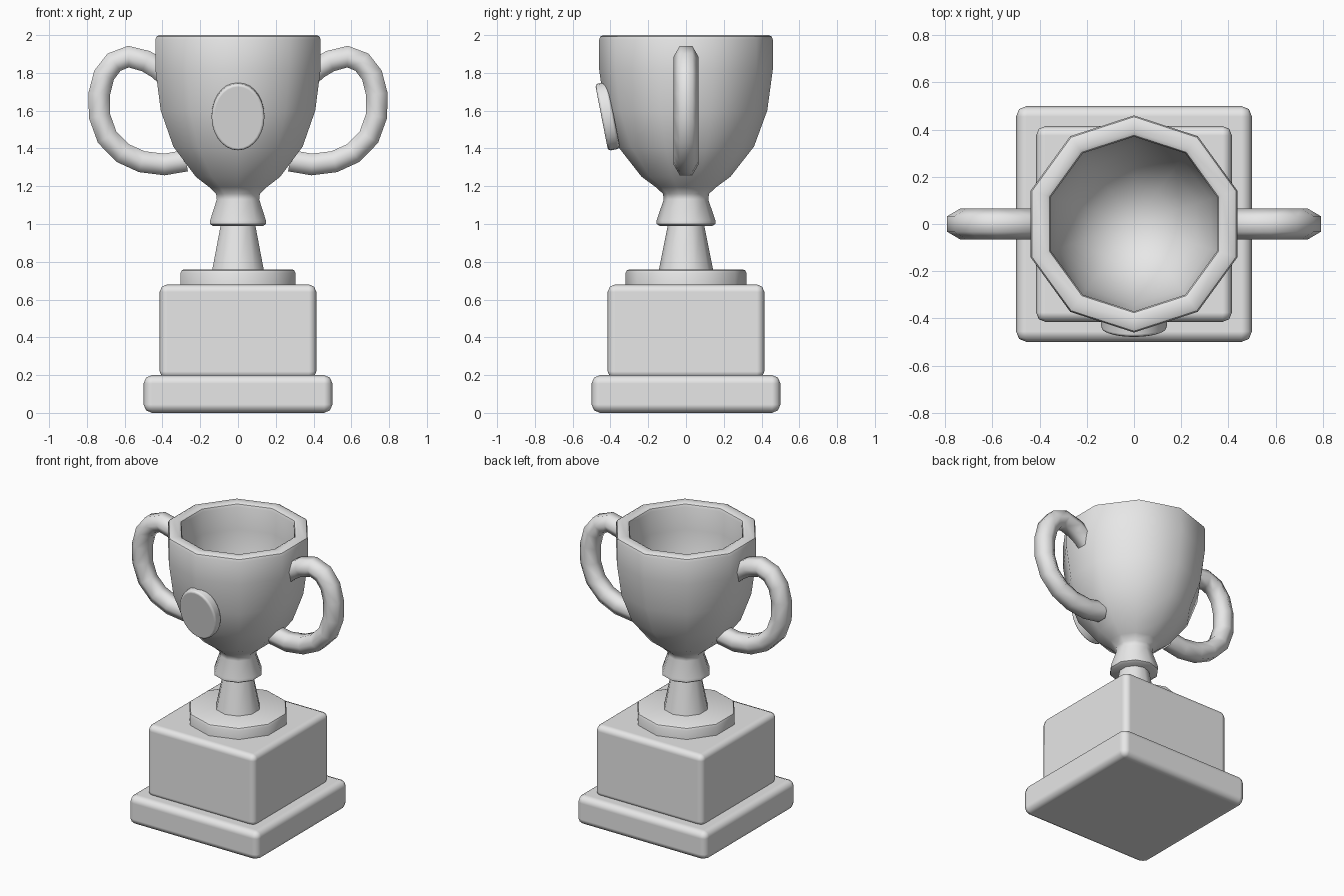
import bpy
import bmesh
from math import cos, sin, pi, radians
from mathutils import Matrix, Vector

old = bpy.data.objects.get("Cube")
if old:
    bpy.data.objects.remove(old, do_unlink=True)

grey = bpy.data.materials.new("plain grey")
grey.use_nodes = True
grey.diffuse_color = (0.8, 0.8, 0.8, 1)
grey.node_tree.nodes["Principled BSDF"].inputs["Base Color"].default_value = (0.8, 0.8, 0.8, 1)


def finish(name, bm, angle=42):
    bmesh.ops.recalc_face_normals(bm, faces=bm.faces)
    mesh = bpy.data.meshes.new(name)
    bm.to_mesh(mesh)
    bm.free()
    mesh.materials.append(grey)
    mesh.shade_smooth()
    mesh.set_sharp_from_angle(angle=radians(angle))
    obj = bpy.data.objects.new(name, mesh)
    bpy.context.collection.objects.link(obj)
    return obj


def bevel(obj, width):
    mod = obj.modifiers.new("bevel", "BEVEL")
    mod.width = width
    mod.segments = 2
    mod.harden_normals = True
    mod.limit_method = "ANGLE"
    mod.angle_limit = radians(60)


def block(name, half, bottom, top, width):
    bm = bmesh.new()
    bmesh.ops.create_cube(bm, size=1)
    bmesh.ops.scale(bm, vec=(2 * half, 2 * half, top - bottom), verts=bm.verts)
    bmesh.ops.translate(bm, vec=(0, 0, (top + bottom) / 2), verts=bm.verts)
    bevel(finish(name, bm), width)


def lathe(name, profile, sides=10):
    # Ten-sided turning with a corner at the front
    bm = bmesh.new()
    verts = [bm.verts.new((0, -r, z)) for r, z in profile]
    edges = [bm.edges.new(pair) for pair in zip(verts, verts[1:])]
    bmesh.ops.spin(bm, geom=verts + edges, cent=(0, 0, 0), axis=(0, 0, 1),
                   angle=2 * pi, steps=sides, use_merge=True)
    bmesh.ops.remove_doubles(bm, verts=bm.verts, dist=0.0005)
    return finish(name, bm)


# Square plinth
block("plinth_base", 0.5, 0, 0.2, 0.045)
block("plinth_block", 0.415, 0.18, 0.68, 0.04)

# Turned foot and stem
lathe("foot_disc", [(0, 0.66), (0.32, 0.66), (0.32, 0.74), (0.314, 0.754),
                    (0.3, 0.76), (0, 0.76)])
lathe("stem", [(0, 0.74), (0.147, 0.74), (0.095, 1.0), (0, 1.0)])

# Hollow bowl with its flared collar
lathe("bowl", [
    (0, 0.99), (0.14, 0.99), (0.155, 1.0), (0.155, 1.02), (0.118, 1.13),
    (0.122, 1.16), (0.16, 1.195), (0.235, 1.25), (0.36, 1.41), (0.43, 1.6),
    (0.46, 1.82), (0.46, 1.975), (0.454, 1.992), (0.438, 2.0),
    (0.392, 2.0), (0.376, 1.992), (0.37, 1.975), (0.37, 1.82),
    (0.343, 1.62), (0.28, 1.45), (0.17, 1.31), (0, 1.26)])

# Six-sided bent handle, mirrored to the other side
path = [Vector((x, 0, z)) for x, z in [
    (0.39, 1.795), (0.425, 1.825), (0.487, 1.862), (0.58, 1.886),
    (0.656, 1.857), (0.709, 1.788), (0.735, 1.688), (0.733, 1.571),
    (0.693, 1.46), (0.611, 1.376), (0.51, 1.33), (0.39, 1.315),
    (0.275, 1.335)]]
bm = bmesh.new()
rings = []
for i, centre in enumerate(path):
    along = (path[min(i + 1, len(path) - 1)] - path[max(i - 1, 0)]).normalized()
    out = along.cross(Vector((0, 1, 0)))
    ring = []
    for k in range(6):
        a = pi / 6 + k * pi / 3
        offset = out * cos(a) + Vector((0, sin(a), 0))
        ring.append(bm.verts.new(centre + offset * 0.066))
    rings.append(ring)
for a, b in zip(rings, rings[1:]):
    for k in range(6):
        j = (k + 1) % 6
        bm.faces.new((a[k], a[j], b[j], b[k]))
bm.faces.new(rings[0])
bm.faces.new(rings[-1])
handles = finish("handles", bm, 65)
handles.modifiers.new("mirror", "MIRROR")

# Plain oval badge leaning with the bowl wall
bm = bmesh.new()
bmesh.ops.create_cone(bm, cap_ends=True, segments=28, radius1=1, radius2=1, depth=1)
bmesh.ops.scale(bm, vec=(0.14, 0.18, 0.065), verts=bm.verts)
bmesh.ops.rotate(bm, cent=(0, 0, 0), matrix=Matrix.Rotation(radians(101), 3, "X"),
                 verts=bm.verts)
bmesh.ops.translate(bm, vec=(0, -0.415, 1.57), verts=bm.verts)
bevel(finish("badge", bm), 0.015)
